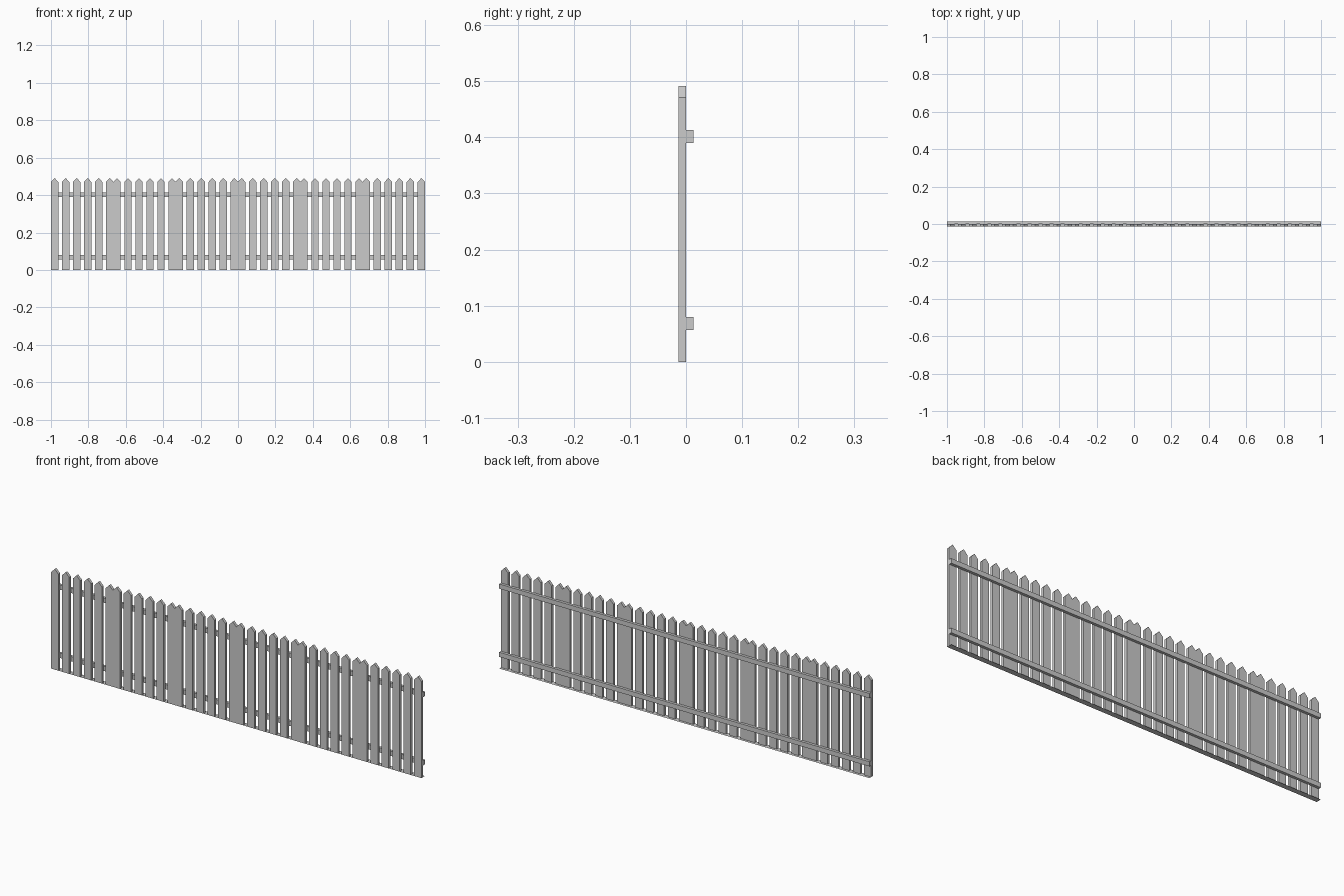
import bpy

if "Cube" in bpy.data.objects:
    bpy.data.objects.remove(bpy.data.objects["Cube"])

PANELS, PER_PANEL = 6, 6
PANEL_W = 2 / PANELS
PICKET_W, DEPTH = 0.039, 0.0133
SHOULDER, TIP = 0.471, 0.491


def add_mesh(name, verts, faces):
    mesh = bpy.data.meshes.new(name)
    mesh.from_pydata(verts, [], faces)
    mesh.update()
    obj = bpy.data.objects.new(name, mesh)
    bpy.context.collection.objects.link(obj)
    return obj


def extrude_profile(name, profile, y0, y1):
    """Prism from a counter-clockwise (x, z) outline, seen from the front."""
    n = len(profile)
    verts = [(x, y, z) for y in (y0, y1) for x, z in profile]
    faces = [tuple(range(n)), tuple(range(2 * n - 1, n - 1, -1))]
    faces += [(i, i + n, (i + 1) % n + n, (i + 1) % n) for i in range(n)]
    return add_mesh(name, verts, faces)


# Pointed pickets: each panel starts and ends flush with its neighbours
pitch = (PANEL_W - PICKET_W) / (PER_PANEL - 1)
for p in range(PANELS):
    for k in range(PER_PANEL):
        a = -1 + p * PANEL_W + k * pitch
        b = a + PICKET_W
        outline = [(a, 0), (b, 0), (b, SHOULDER), ((a + b) / 2, TIP), (a, SHOULDER)]
        extrude_profile(f"picket_{p + 1}_{k + 1}", outline, -DEPTH, 0)

    # Two horizontal rails behind each panel
    x0 = -1 + p * PANEL_W
    x1 = x0 + PANEL_W
    for label, z0, z1 in (("lower", 0.057, 0.080), ("upper", 0.390, 0.413)):
        extrude_profile(f"{label}_rail_{p + 1}",
                        [(x0, z0), (x1, z0), (x1, z1), (x0, z1)], 0, DEPTH)

# Thin base strip on the ground
add_mesh("base_strip",
         [(-1, -DEPTH, 0), (1, -DEPTH, 0), (1, DEPTH, 0), (-1, DEPTH, 0)],
         [(0, 1, 2, 3)])
